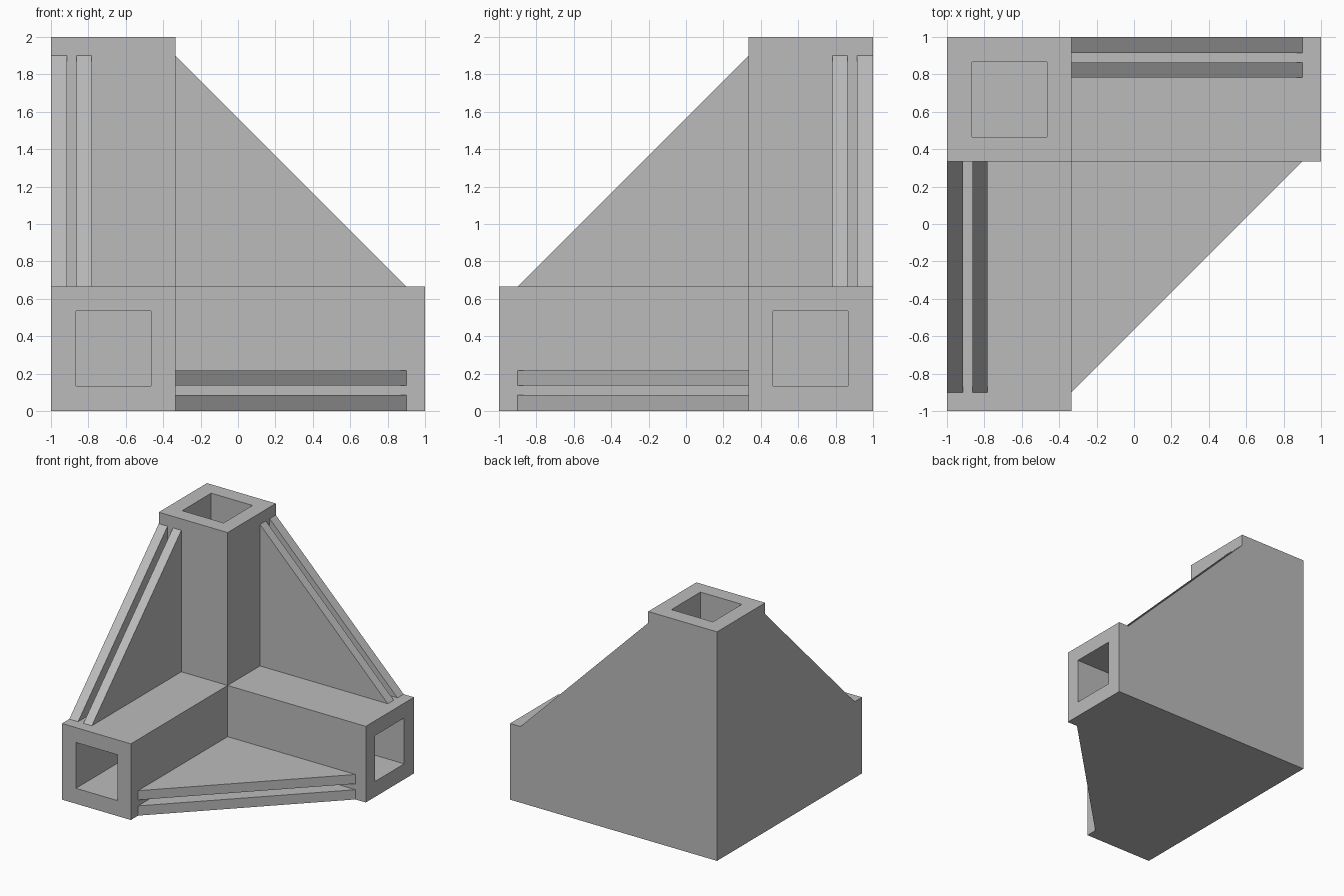
import bpy
import bmesh
import math
from mathutils import Vector

if "Cube" in bpy.data.objects:
    bpy.data.objects.remove(bpy.data.objects["Cube"], do_unlink=True)

LENGTH, WIDTH = 2.0, 0.665       # arm length and square section
WALL, HOLE = 0.135, 0.40         # socket wall and opening
REACH = 1.9                      # how far the gussets run along each arm
GUSSETS = ((0.0, 0.085), (0.137, 0.218))

grey = bpy.data.materials.new("plain grey")
grey.use_nodes = True
colour = (0.5, 0.5, 0.5, 1)
grey.diffuse_color = colour
grey.node_tree.nodes["Principled BSDF"].inputs["Base Color"].default_value = colour


def prism(name, outline, low, high, axis):
    """Extrude an outline along an axis, measured inward from the outer corner."""
    bm = bmesh.new()

    def place(u, v, w):
        p = [0, 0, 0]
        p[axis], p[(axis + 1) % 3], p[(axis + 2) % 3] = w, u, v
        return bm.verts.new((p[0] - 1, 1 - p[1], p[2]))

    bottom = [place(u, v, low) for u, v in outline]
    top = [place(u, v, high) for u, v in outline]
    bm.faces.new(bottom)
    bm.faces.new(top)
    n = len(outline)
    for i in range(n):
        j = (i + 1) % n
        bm.faces.new((bottom[i], bottom[j], top[j], top[i]))
    bmesh.ops.recalc_face_normals(bm, faces=bm.faces)
    mesh = bpy.data.meshes.new(name)
    bm.to_mesh(mesh)
    bm.free()
    mesh.materials.append(grey)
    obj = bpy.data.objects.new(name, mesh)
    bpy.context.collection.objects.link(obj)
    return obj


def square(low, high):
    return [(low, low), (high, low), (high, high), (low, high)]


def combine(target, part, operation):
    mod = target.modifiers.new(operation.lower(), 'BOOLEAN')
    mod.operation, mod.solver, mod.object = operation, 'EXACT', part
    bpy.context.view_layer.objects.active = target
    bpy.ops.object.modifier_apply(modifier=mod.name)
    bpy.data.objects.remove(part, do_unlink=True)


# Three square arms meeting at the outer corner
bracket = prism("corner_bracket", square(0, WIDTH), 0, LENGTH, 0)
for axis in (1, 2):
    combine(bracket, prism("arm", square(0, WIDTH), 0, LENGTH, axis), 'UNION')

# Paired triangular gussets between each two arms, rooted in the arm walls
root = WIDTH - 0.06
gusset = [(root, root), (REACH, root), (REACH, WIDTH), (WIDTH, REACH), (root, REACH)]
for axis in range(3):
    for low, high in GUSSETS:
        combine(bracket, prism("gusset", gusset, low, high, axis), 'UNION')

# Square sockets in the arm ends
for axis in range(3):
    cutter = prism("socket_cutter", square(WALL, WALL + HOLE), WIDTH, LENGTH + 0.1, axis)
    cutter.hide_render = True
    combine(bracket, cutter, 'DIFFERENCE')

# Merge coplanar faces for clean flat sides
bm = bmesh.new()
bm.from_mesh(bracket.data)
bmesh.ops.remove_doubles(bm, verts=bm.verts, dist=0.0001)
bmesh.ops.dissolve_limit(bm, angle_limit=math.radians(1), verts=bm.verts, edges=bm.edges)
bm.to_mesh(bracket.data)
bm.free()
